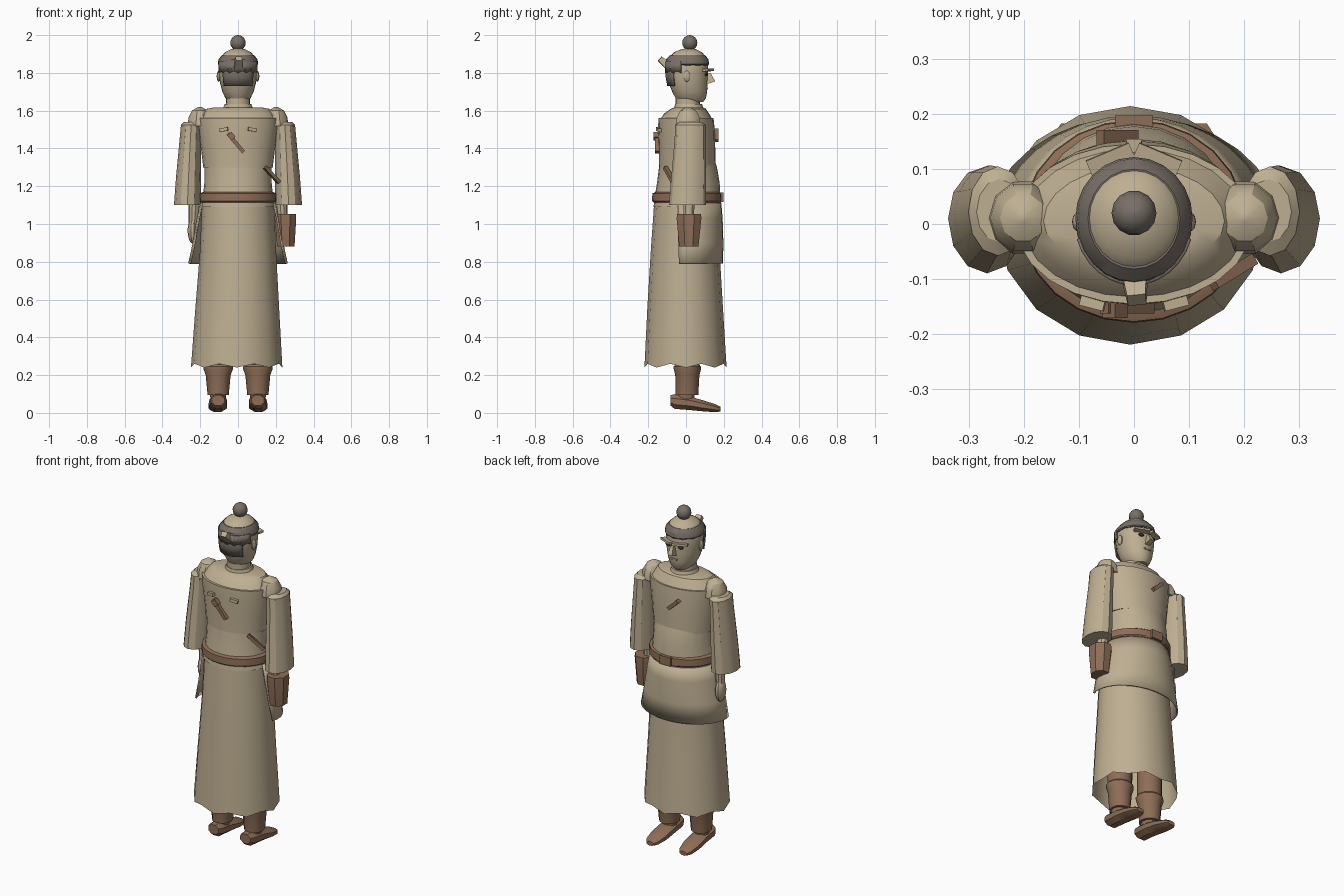
import bpy, math
from mathutils import Matrix, Euler, Vector


def paint(name, rgb):
    m = bpy.data.materials.new(name)
    m.diffuse_color = (*rgb, 1)
    return m


TAN = paint("tan cloth", (0.52, 0.43, 0.29))
BROWN = paint("brown leather", (0.27, 0.155, 0.095))
GREY = paint("grey hair", (0.19, 0.16, 0.135))
DARK = paint("dark eyes", (0.04, 0.03, 0.025))


def add(name, verts, faces, mat):
    me = bpy.data.meshes.new(name)
    me.from_pydata(verts, [], faces)
    me.materials.append(mat)
    ob = bpy.data.objects.new(name, me)
    bpy.context.collection.objects.link(ob)
    return ob


def loft(name, rings, mat, n=16, arc=None, caps=(True, True), ripple=0.0, along_y=False, phase=0.0):
    """Rings of (z, cx, cy, rx, front radius, back radius); arc in degrees leaves the shell open."""
    open_arc = arc is not None
    a0, a1 = arc or (0, 360)
    cols = n + 1 if open_arc else n
    verts, faces = [], []
    for k, (z, cx, cy, rx, rf, rb) in enumerate(rings):
        for i in range(cols):
            a = math.radians(a0 + (a1 - a0) * i / n + phase)
            s = math.sin(a)
            dz = ripple * (i % 2) if k == 0 else 0
            p = Vector((cx + rx * math.cos(a), cy + s * (rf if s > 0 else rb), z + dz))
            verts.append((p.x, p.z, -p.y) if along_y else tuple(p))
    for k in range(len(rings) - 1):
        for i in range(n):
            j = (i + 1) % cols
            faces.append((k * cols + i, k * cols + j, (k + 1) * cols + j, (k + 1) * cols + i))
    if not open_arc:
        if caps[0]:
            faces.append(tuple(reversed(range(cols))))
        if caps[1]:
            faces.append(tuple(range((len(rings) - 1) * cols, len(rings) * cols)))
    return add(name, verts, faces, mat)


def thicken(ob, t):
    m = ob.modifiers.new("thickness", "SOLIDIFY")
    m.thickness = t
    m.offset = 0


def box(name, loc, size, mat, rot=(0, 0, 0), taper=1.0):
    v = []
    for x in (-.5, .5):
        for y in (-.5, .5):
            for z in (-.5, .5):
                t = taper if z > 0 else 1
                v.append((x * size[0] * t, y * size[1] * t, z * size[2]))
    f = [(0, 1, 3, 2), (4, 6, 7, 5), (0, 4, 5, 1), (2, 3, 7, 6), (0, 2, 6, 4), (1, 5, 7, 3)]
    ob = add(name, v, f, mat)
    ob.data.transform(Matrix.Translation(loc) @ Euler(rot).to_matrix().to_4x4())
    return ob


def ball(name, loc, r, mat, n=12):
    rings = []
    for k in range(9):
        a = math.pi * (k / 8 - .5)
        c = max(math.cos(a), .02)
        rings.append((loc[2] + r[2] * math.sin(a), loc[0], loc[1], r[0] * c, r[1] * c, r[1] * c))
    return loft(name, rings, mat, n)


# Long robe skirt with a wavy hem, open underneath
loft("robe_skirt", [(.24, -.007, 0, .242, .215, .22), (.55, -.004, 0, .222, .196, .205),
                    (.85, 0, 0, .202, .178, .187), (1.12, 0, 0, .19, .163, .168)],
     TAN, 16, caps=(False, True), ripple=.02)

# Flared front flap of the tunic
flap = loft("tunic_flap", [(.79, 0, 0, .26, .192, .15), (.90, 0, 0, .236, .194, .17),
                           (1.03, 0, 0, .213, .19, .18), (1.11, 0, 0, .195, .183, .17)],
            TAN, 18, arc=(-14, 194))
thicken(flap, .008)

# Torso, chest layer and shoulder yoke
loft("waist", [(1.09, 0, 0, .198, .186, .172), (1.15, 0, 0, .185, .182, .165), (1.22, 0, 0, .178, .178, .153),
               (1.30, 0, 0, .178, .164, .143), (1.36, 0, 0, .18, .145, .138)], TAN, 24)
loft("chest", [(1.30, 0, 0, .184, .157, .144), (1.40, 0, 0, .196, .155, .143), (1.50, 0, 0, .21, .152, .148),
               (1.56, 0, 0, .216, .146, .146)], TAN, 24)
loft("yoke", [(1.55, 0, 0, .21, .142, .14), (1.585, 0, 0, .185, .122, .115), (1.61, 0, .005, .165, .10, .085),
              (1.618, 0, .005, .12, .08, .065)], TAN, 24)
loft("collar", [(1.60, 0, .01, .085, .085, .075), (1.635, 0, .01, .07, .075, .068)], TAN, 20)

# Belt with buckle
loft("belt", [(1.115, 0, 0, .198, .186, .172), (1.122, 0, 0, .205, .190, .180),
              (1.162, 0, 0, .203, .188, .178), (1.17, 0, 0, .183, .178, .160)], BROWN, 24)
box("buckle", (0, .188, 1.142), (.07, .02, .05), BROWN)

# Small straps and studs on the chest
box("back_strap", (-.012, -.152, 1.43), (.13, .022, .02), BROWN, (0, .87, 0))
box("back_strap_knot", (-.035, -.157, 1.465), (.035, .028, .03), BROWN, (0, .87, 0))
box("side_strap", (.18, -.088, 1.26), (.115, .022, .018), BROWN, (0, .75, .55))
box("front_strap", (-.03, .156, 1.47), (.085, .03, .02), BROWN, (0, .75, 0))
for s in (-1, 1):
    box("back_stud", (s * .075, -.143, 1.50), (.045, .022, .018), TAN, (0, s * .15, s * .25))

for s in (-1, 1):
    # Wide sleeves and faceted shoulder caps
    loft("sleeve", [(1.10, s * .268, .01, .071, .096, .10), (1.25, s * .262, .012, .066, .095, .09),
                    (1.45, s * .252, .02, .057, .085, .08), (1.525, s * .248, .022, .054, .083, .08),
                    (1.54, s * .245, .022, .042, .06, .055)], TAN, 12)
    loft("shoulder_cap", [(1.52, s * .202, .011, .064, .07, .068), (1.565, s * .202, .011, .060, .065, .063),
                          (1.60, s * .202, .011, .042, .045, .044), (1.62, s * .202, .011, .008, .008, .008)],
         TAN, 10)
    # Wrists and hands
    loft("wrist", [(1.0, s * .238, .015, .024, .027, .027), (1.12, s * .232, .015, .03, .032, .032)], TAN, 10)
    ball("hand", (s * .241, .018, .965), (.026, .04, .068), TAN, 10)
    # Boots and shoes
    loft("boot", [(.095, s * .105, .005, .056, .06, .06), (.20, s * .105, .005, .066, .066, .062),
                  (.232, s * .105, .005, .078, .074, .07), (.245, s * .105, .005, .078, .074, .07),
                  (.255, s * .105, .005, .07, .066, .062), (.6, s * .105, .005, .07, .07, .07)], BROWN, 12)
    loft("ankle", [(.06, s * .105, .0, .04, .045, .045), (.12, s * .105, .0, .045, .05, .05)], BROWN, 10)
    loft("shoe", [(-.082, s * .105, -.066, .036, .03, .03), (-.06, s * .105, -.06, .047, .042, .042),
                  (.02, s * .105, -.052, .051, .04, .038), (.10, s * .107, -.036, .053, .031, .03),
                  (.16, s * .109, -.024, .042, .022, .022), (.183, s * .11, -.02, .025, .013, .013)],
         BROWN, 8, along_y=True, phase=22.5)
    # Ears, eyes and brows
    ball("ear", (s * .102, .004, 1.782), (.011, .018, .03), TAN, 10)
    ball("eye", (s * .04, .108, 1.792), (.018, .010, .009), DARK, 10)
    box("brow", (s * .043, .118, 1.815), (.085, .03, .012), TAN, (.15, 0, -s * .4))

# Leather bag held at one side
loft("bag", [(.88, .253, .015, .05, .055, .055), (1.03, .251, .015, .062, .072, .07),
             (1.052, .251, .015, .06, .07, .068)], BROWN, 8, phase=22.5)

# Neck and head
loft("neck", [(1.58, 0, .01, .065, .065, .065), (1.70, 0, .01, .062, .062, .065)], TAN, 20)
loft("head", [(1.645, 0, .03, .045, .06, .07), (1.665, 0, .02, .066, .085, .075), (1.70, 0, .015, .083, .097, .088),
              (1.75, 0, .01, .096, .104, .103), (1.80, 0, .01, .101, .106, .112), (1.85, 0, .01, .101, .106, .113),
              (1.885, 0, .01, .090, .096, .098), (1.91, 0, .012, .068, .072, .074),
              (1.925, 0, .015, .038, .038, .04), (1.93, 0, .018, .012, .012, .012)], TAN, 24)
box("nose", (0, .126, 1.772), (.03, .045, .05), TAN, (.3, 0, 0), .55)
box("mouth", (0, .111, 1.715), (.04, .012, .008), TAN)

# Hair band, hair at the back, bun and hair knot
loft("hair_band", [(1.84, 0, .01, .103, .108, .115), (1.848, 0, .01, .107, .112, .119),
                   (1.872, 0, .01, .103, .109, .115), (1.895, 0, .01, .084, .09, .092)],
     GREY, 24, ripple=.006)
back_hair = loft("back_hair", [(1.73, 0, .01, .099, .1, .105), (1.78, 0, .01, .105, .1, .114),
                               (1.86, 0, .01, .105, .1, .118)], GREY, 10, arc=(222, 318))
thicken(back_hair, .008)
side_hair = loft("upper_back_hair", [(1.80, 0, .01, .105, .1, .116), (1.86, 0, .01, .106, .1, .118)],
                 GREY, 12, arc=(198, 342), ripple=.01)
thicken(side_hair, .008)
ball("bun", (0, .02, 1.959), (.041, .041, .041), GREY, 14)
box("hair_knot", (.003, -.118, 1.857), (.045, .038, .055), TAN, (.85, 0, .1), .75)
box("hair_tie", (0, .135, 1.60), (.03, .012, .02), TAN).location.y = -.04

# Smooth shading with sharp creases
for ob in bpy.context.scene.objects:
    ob.select_set(True)
    bpy.context.view_layer.objects.active = ob
bpy.ops.object.shade_smooth_by_angle(angle=math.radians(32))
